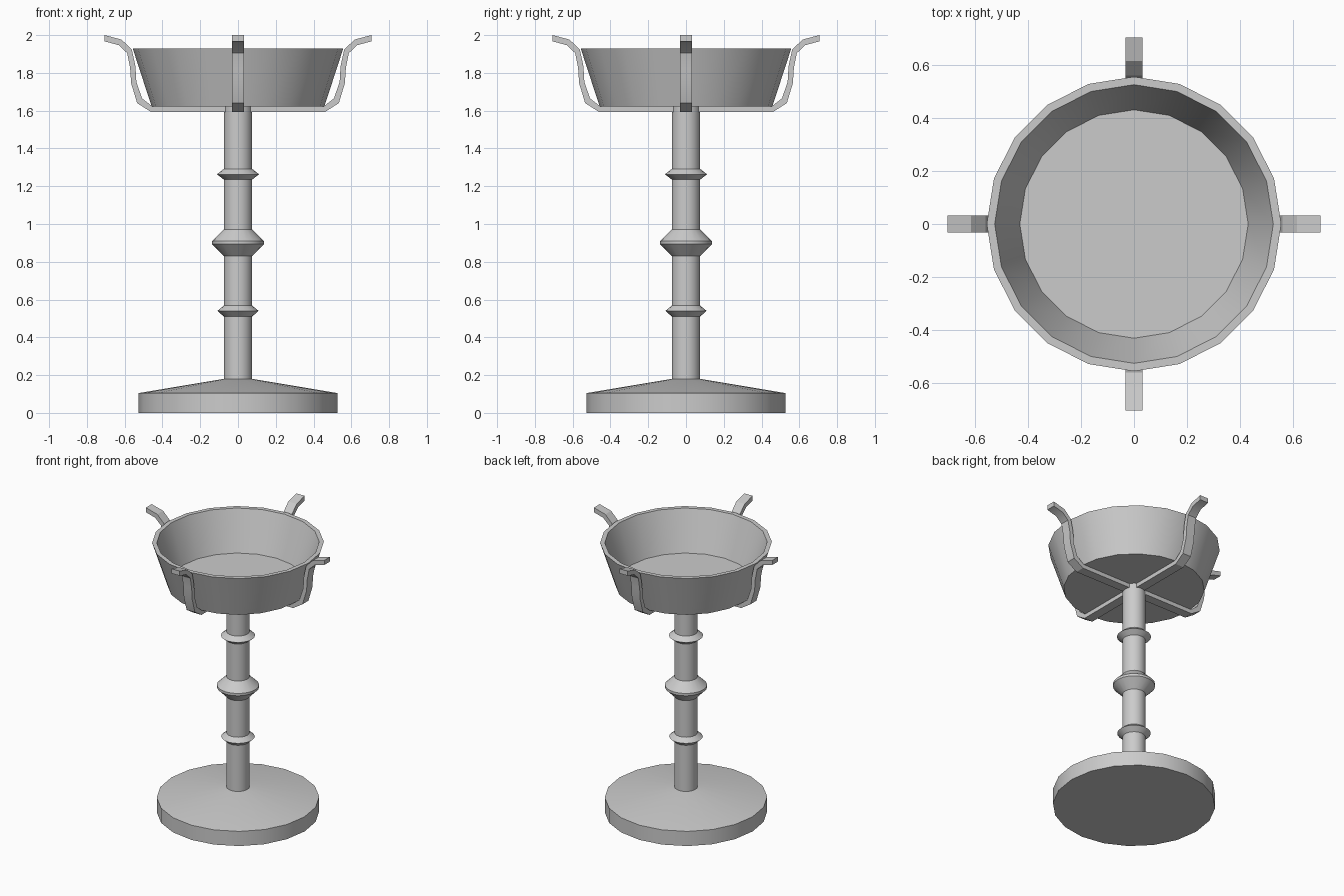
import bpy, bmesh, math

if "Cube" in bpy.data.objects:
    bpy.data.objects.remove(bpy.data.objects["Cube"])

SIDES = 20


def finish(name, bm):
    bmesh.ops.remove_doubles(bm, verts=bm.verts, dist=1e-5)
    bmesh.ops.recalc_face_normals(bm, faces=bm.faces)
    mesh = bpy.data.meshes.new(name)
    bm.to_mesh(mesh)
    bm.free()
    ob = bpy.data.objects.new(name, mesh)
    bpy.context.collection.objects.link(ob)
    bpy.ops.object.select_all(action='DESELECT')
    ob.select_set(True)
    bpy.context.view_layer.objects.active = ob
    bpy.ops.object.shade_smooth_by_angle(angle=math.radians(30))
    return ob


def lathe(name, profile):
    """Revolve (radius, z) points; both ends are capped with an n-gon."""
    bm = bmesh.new()
    rings = []
    for r, z in profile:
        rings.append([bm.verts.new((r * math.cos(2 * math.pi * i / SIDES),
                                    r * math.sin(2 * math.pi * i / SIDES), z))
                      for i in range(SIDES)])
    for a, b in zip(rings, rings[1:]):
        for i in range(SIDES):
            j = (i + 1) % SIDES
            bm.faces.new((a[i], a[j], b[j], b[i]))
    bm.faces.new(rings[0])
    bm.faces.new(rings[-1])
    return finish(name, bm)


def strap(name, outer, inner, half_width, turn):
    """Bent flat bar, mirrored across the centre and turned about z."""
    outer = [(-x, z) for x, z in reversed(outer)] + outer
    inner = [(-x, z) for x, z in reversed(inner)] + inner
    c, s = math.cos(turn), math.sin(turn)
    bm = bmesh.new()
    sections = []
    for o, i in zip(outer, inner):
        pts = [(o, -half_width), (o, half_width), (i, half_width), (i, -half_width)]
        sections.append([bm.verts.new((p[0] * c - y * s, p[0] * s + y * c, p[1]))
                         for p, y in pts])
    for a, b in zip(sections, sections[1:]):
        for k in range(4):
            n = (k + 1) % 4
            bm.faces.new((a[k], a[n], b[n], b[k]))
    bm.faces.new(sections[0])
    bm.faces.new(sections[-1])
    return finish(name, bm)


# Foot: disc with a shallow cone on top
lathe("base", [(0.527, 0), (0.527, 0.105), (0.075, 0.18)])

# Turned post with three collars
lathe("post", [(0.075, 0.17),
               (0.075, 0.51), (0.109, 0.54), (0.075, 0.568),
               (0.075, 0.83), (0.137, 0.893), (0.137, 0.91), (0.075, 0.97),
               (0.075, 1.235), (0.111, 1.263), (0.075, 1.292),
               (0.075, 1.622)])

# Open bowl with wall thickness
lathe("bowl", [(0.457, 1.622), (0.557, 1.928), (0.527, 1.928), (0.432, 1.65)])

# Two crossed straps that hold the bowl
outer = [(0.46, 1.593), (0.534, 1.64), (0.566, 1.746), (0.571, 1.825),
         (0.587, 1.905), (0.632, 1.947), (0.706, 1.967)]
inner = [(0.453, 1.622), (0.508, 1.665), (0.538, 1.752), (0.543, 1.836),
         (0.562, 1.922), (0.616, 1.976), (0.706, 2.0)]
for name, turn in (("strap_side_to_side", 0), ("strap_front_to_back", math.pi / 2)):
    strap(name, outer, inner, 0.033, turn)
